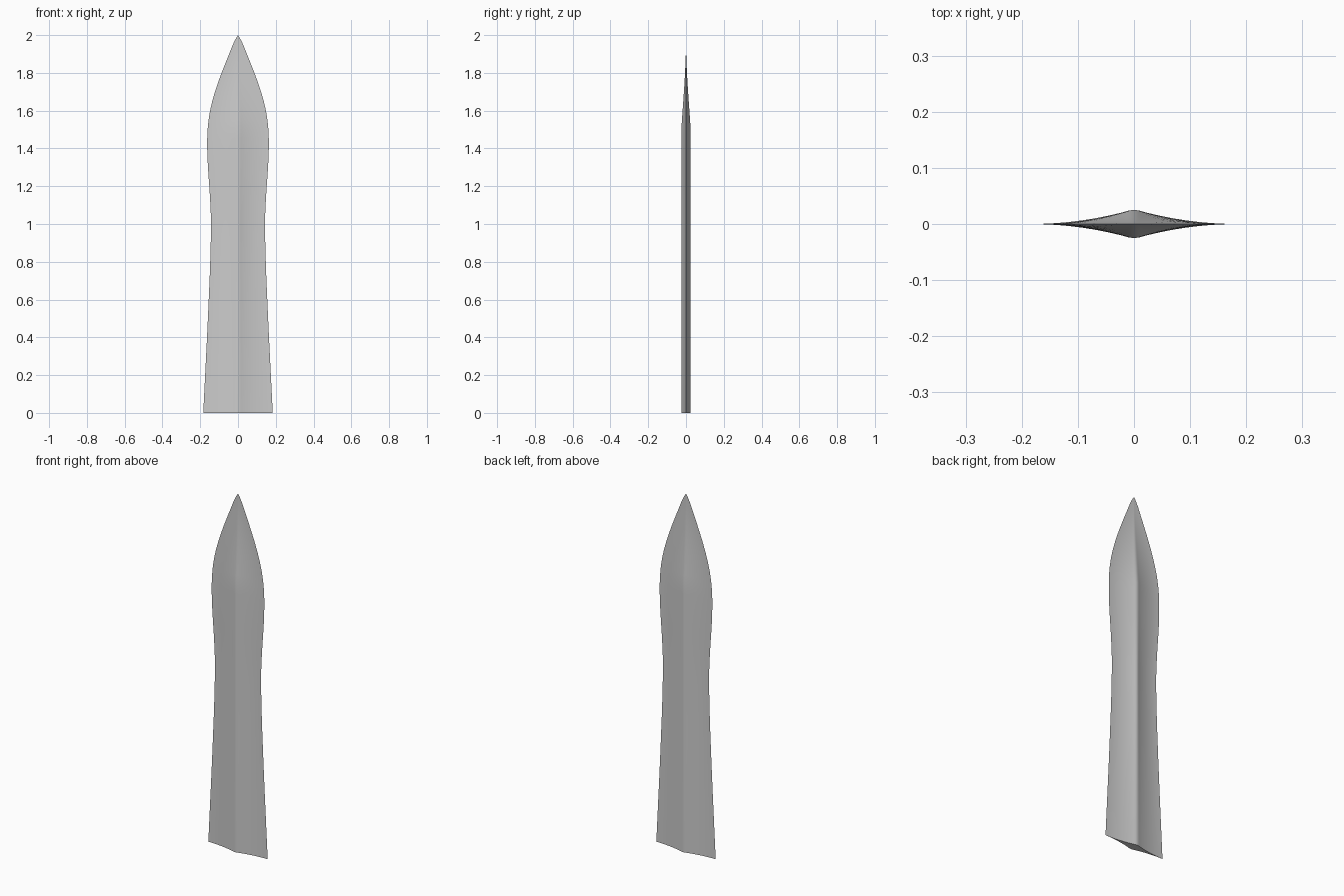
import bpy, bmesh

if "Cube" in bpy.data.objects:
    bpy.data.objects.remove(bpy.data.objects["Cube"])

# Blade outline: height -> half width, ridge half thickness
HALF_WIDTH = [(0, .184), (.2, .174), (.4, .164), (.6, .155), (.8, .147), (1.0, .143),
              (1.1, .146), (1.2, .152), (1.3, .159), (1.4, .163), (1.5, .161),
              (1.6, .148), (1.7, .122), (1.8, .087), (1.9, .047), (1.97, .018), (2.0, 0)]
RIDGE = [(0, .025), (1.5, .025), (1.6, .018), (1.7, .011), (1.8, .005), (1.9, .001), (2.0, 0)]
STEPS = 10      # section points from ridge to cutting edge


def linear(table, z):
    for (a, va), (b, vb) in zip(table, table[1:]):
        if z <= b:
            return va + (vb - va) * (z - a) / (b - a)
    return table[-1][1]


def smooth(table, z):
    """Cubic Hermite interpolation through the table."""
    n = len(table)

    def slope(i):
        a, b = table[max(i - 1, 0)], table[min(i + 1, n - 1)]
        return (b[1] - a[1]) / (b[0] - a[0])
    for i in range(n - 1):
        (a, va), (b, vb) = table[i], table[i + 1]
        if z <= b:
            h = b - a
            t = (z - a) / h
            return ((2*t**3 - 3*t**2 + 1) * va + (t**3 - 2*t**2 + t) * h * slope(i)
                    + (3*t**2 - 2*t**3) * vb + (t**3 - t**2) * h * slope(i + 1))
    return table[-1][1]


def section(z):
    """Hollow-ground diamond: concave flanks meeting at a soft ridge."""
    w, d = max(smooth(HALF_WIDTH, z), 0), linear(RIDGE, z)
    ts = [0, .05] + [k / STEPS for k in range(1, STEPS + 1)]
    quarter = [(t * w, d * (.96 if t == .05 else (1 - t)**2 * 1.05 if t else 1)) for t in ts]
    front = [(-x, -y) for x, y in reversed(quarter[1:])] + [(x, -y) for x, y in quarter]
    back = [(x, -y) for x, y in reversed(front[1:-1])]
    return [(x, y, z) for x, y in front + back]


# Loft the sections from base to tip
bm = bmesh.new()
heights = [i * .05 for i in range(38)] + [1.9, 1.925, 1.95, 1.97, 1.985, 1.993]
rings = [[bm.verts.new(p) for p in section(z)] for z in heights]
n = len(rings[0])
for lo, hi in zip(rings, rings[1:]):
    for i in range(n):
        j = (i + 1) % n
        bm.faces.new((lo[i], lo[j], hi[j], hi[i]))

# Point and base cap
tip = bm.verts.new((0, 0, 2))
for i in range(n):
    bm.faces.new((rings[-1][i], rings[-1][(i + 1) % n], tip))
bm.faces.new(rings[0][::-1])

mesh = bpy.data.meshes.new("blade")
bm.to_mesh(mesh)
bm.free()
blade = bpy.data.objects.new("blade", mesh)
bpy.context.collection.objects.link(blade)
bpy.context.view_layer.objects.active = blade
blade.select_set(True)
bpy.ops.object.shade_smooth_by_angle()
